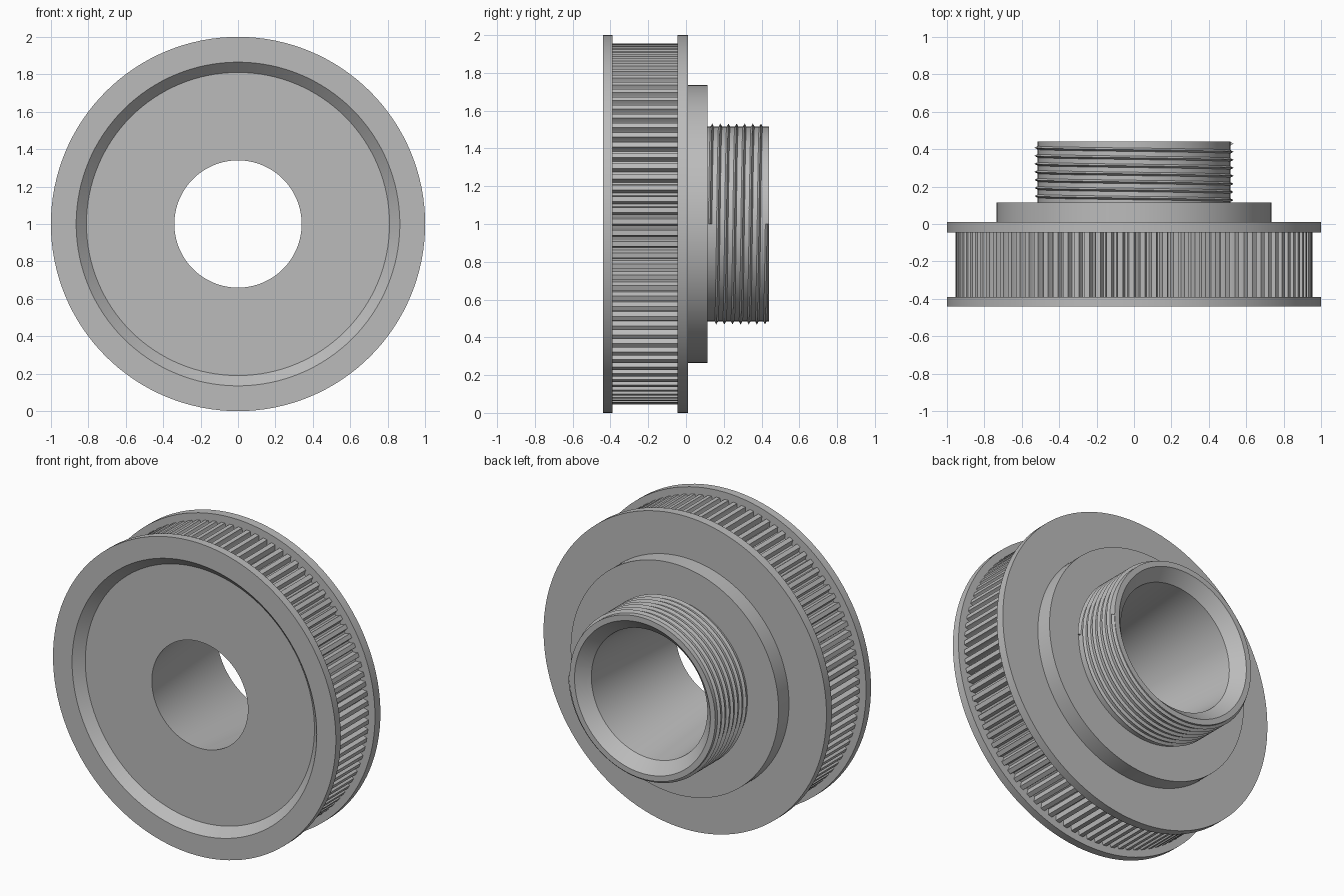
import bpy, bmesh, math
from math import cos, sin, pi

cube = bpy.data.objects.get("Cube")
if cube:
    bpy.data.objects.remove(cube, do_unlink=True)

grey = bpy.data.materials.new("machined_grey")
grey.use_nodes = True
colour = (0.5, 0.5, 0.5, 1)
grey.diffuse_color = colour
grey.node_tree.nodes["Principled BSDF"].inputs["Base Color"].default_value = colour


def finish(name, bm, angle=30):
    bmesh.ops.recalc_face_normals(bm, faces=bm.faces)
    mesh = bpy.data.meshes.new(name)
    bm.to_mesh(mesh)
    bm.free()
    mesh.materials.append(grey)
    ob = bpy.data.objects.new(name, mesh)
    bpy.context.collection.objects.link(ob)
    bpy.ops.object.select_all(action="DESELECT")
    ob.select_set(True)
    bpy.context.view_layer.objects.active = ob
    bpy.ops.object.shade_smooth_by_angle(angle=math.radians(angle))
    return ob


def point(bm, r, a, y):
    return bm.verts.new((r * cos(a), y, 1 + r * sin(a)))


def bridge(bm, rings, closed):
    """Join neighbouring rings of vertices with quads."""
    for p, q in zip(rings, rings[1:]):
        n = len(p)
        for i in range(n if closed else n - 1):
            j = (i + 1) % n
            bm.faces.new((p[i], p[j], q[j], q[i]))


def lathe(name, profile, steps=128):
    """Turn a closed (radius, y) profile about the y axis."""
    bm = bmesh.new()
    rings = [[point(bm, r, 2 * pi * i / steps, y) for r, y in profile]
             for i in range(steps)]
    bridge(bm, rings + rings[:1], True)
    return finish(name, bm)


# Wheel body: front flange, recess, bore, back flange, hub and threaded neck core
lathe("pulley_body", [
    (0.34, -0.385), (0.81, -0.385), (0.865, -0.44), (1, -0.44), (1, -0.39),
    (0.9, -0.39), (0.9, -0.045), (1, -0.045), (1, 0.01), (0.735, 0.01),
    (0.735, 0.115), (0.515, 0.115), (0.515, 0.44), (0.48, 0.44), (0.41, 0.37)])

# Toothed belt track between the flanges
TEETH = 100
tooth = [(0, 0.955), (0.45, 0.955), (0.52, 0.935), (0.62, 0.922),
         (0.83, 0.922), (0.93, 0.935)]
bm = bmesh.new()
rings = [[point(bm, r, 2 * pi * (i + t) / TEETH, y)
          for i in range(TEETH) for t, r in tooth] for y in (-0.39, -0.045)]
bridge(bm, rings, True)
finish("toothed_track", bm)

# Helical thread ridge on the neck
TURNS, STEPS, PITCH = 7, 72, 0.043
bm = bmesh.new()
sections = []
for k in range(TURNS * STEPS + 1):
    a, y = 2 * pi * k / STEPS, 0.117 + PITCH * k / STEPS
    sections.append([point(bm, r, a, y + d)
                     for r, d in ((0.512, 0), (0.532, 0.011), (0.512, 0.022))])
bridge(bm, sections, True)
for end in (sections[0], sections[-1]):
    bm.faces.new(end)
finish("neck_thread", bm)
